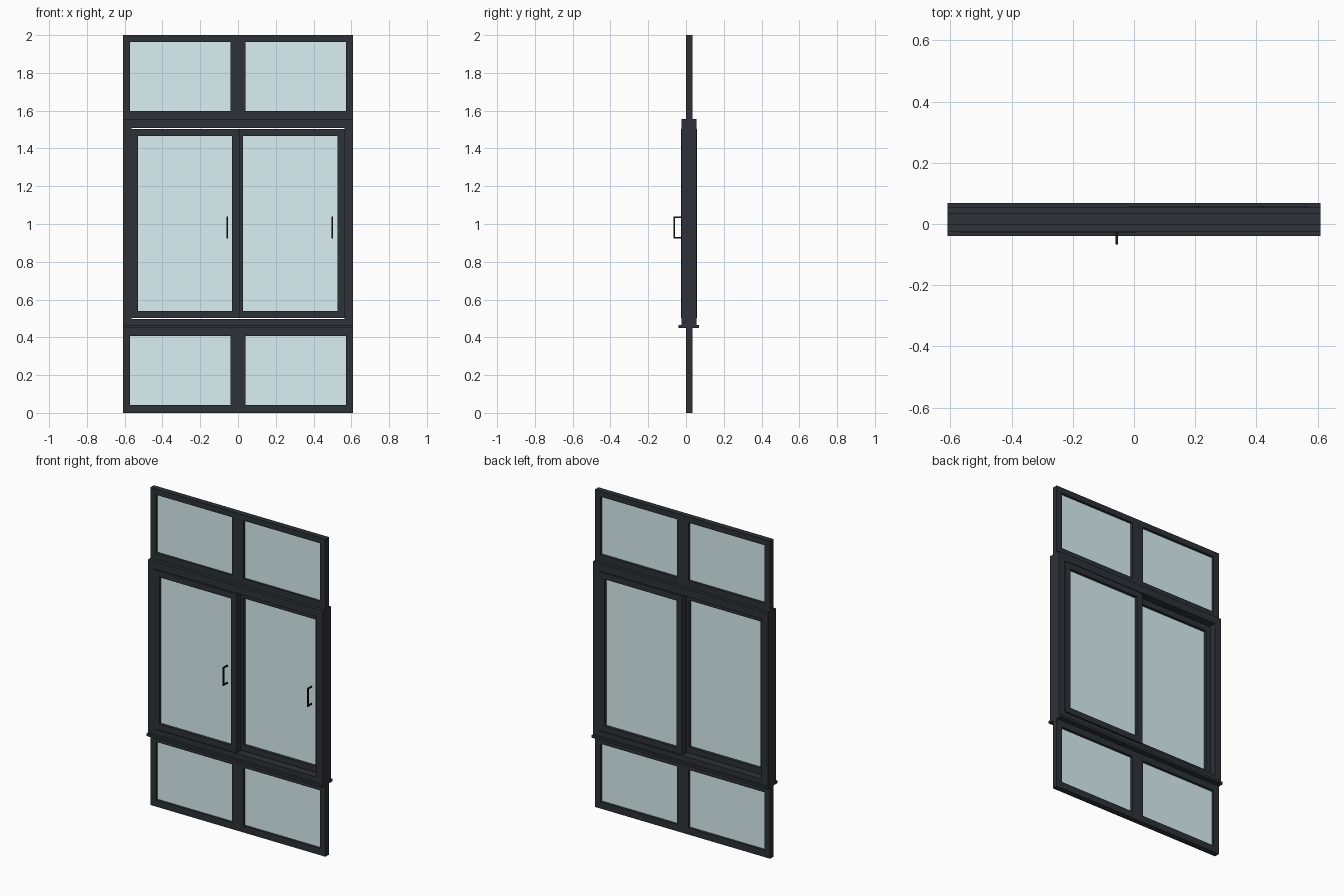
import bpy, bmesh
from mathutils import Matrix, Vector

if "Cube" in bpy.data.objects:
    bpy.data.objects.remove(bpy.data.objects["Cube"])


def material(name, color):
    m = bpy.data.materials.new(name)
    m.diffuse_color = color
    m.use_nodes = True
    m.node_tree.nodes["Principled BSDF"].inputs["Base Color"].default_value = m.diffuse_color
    return m


METAL = material("dark_metal", (0.026, 0.032, 0.039, 1))
GLASS = material("tinted_glass", (0.70, 0.87, 0.89, 0.5))
BLACK = material("black_metal", (0.008, 0.009, 0.01, 1))


def boxes(name, parts, mat):
    """One object from boxes given as (x0, x1, y0, y1, z0, z1)."""
    bm = bmesh.new()
    for x0, x1, y0, y1, z0, z1 in parts:
        loc = Vector(((x0 + x1) / 2, (y0 + y1) / 2, (z0 + z1) / 2))
        size = Matrix.Diagonal((x1 - x0, y1 - y0, z1 - z0, 1))
        bmesh.ops.create_cube(bm, size=1, matrix=Matrix.Translation(loc) @ size)
    me = bpy.data.meshes.new(name)
    bm.to_mesh(me)
    bm.free()
    me.materials.append(mat)
    ob = bpy.data.objects.new(name, me)
    bpy.context.collection.objects.link(ob)
    return ob


def ring(x, y, z, side, bottom, top):
    """Rectangular frame: full-height stiles with rails between them."""
    (x0, x1), (y0, y1), (z0, z1) = x, y, z
    return [(x0, x0 + side, y0, y1, z0, z1), (x1 - side, x1, y0, y1, z0, z1),
            (x0 + side, x1 - side, y0, y1, z0, z0 + bottom),
            (x0 + side, x1 - side, y0, y1, z1 - top, z1)]


W = 0.61

# Fixed upper and lower lights: frame, mullion and two panes each
for name, z0, z1, bottom, top in (("upper", 1.555, 2.0, 0.043, 0.036),
                                  ("lower", 0.0, 0.45, 0.042, 0.042)):
    y0, y1 = -0.001, 0.034
    boxes(name + "_fixed_frame", ring((-W, W), (y0, y1), (z0, z1), 0.039, bottom, top), METAL)
    boxes(name + "_mullion", [(-0.04, 0.04, y0, y1, z0, z1)], METAL)
    for side, s in (("left", -1), ("right", 1)):
        a, b = sorted((s * 0.038, s * 0.573))
        boxes(f"{name}_{side}_glass",
              [(a, b, 0.013, 0.018, z0 + bottom - 0.002, z1 - top + 0.002)], GLASS)

# Deeper sliding-window frame and sill
boxes("sliding_frame", ring((-W, W), (-0.024, 0.055), (0.465, 1.555), 0.047, 0.033, 0.048), METAL)
boxes("sill", [(-W, W, -0.039, 0.068, 0.449, 0.465)], METAL)

# Two sashes on separate tracks, each with glass and a pull handle
for side, x0, x1, y0, hx in (("left", -0.57, 0.01, -0.027, -0.057),
                             ("right", -0.014, 0.568, 0.017, 0.50)):
    y1 = y0 + 0.041
    boxes(side + "_sash", ring((x0, x1), (y0, y1), (0.503, 1.502), 0.041, 0.037, 0.037), METAL)
    ym = (y0 + y1) / 2
    boxes(side + "_sash_glass",
          [(x0 + 0.039, x1 - 0.039, ym - 0.0025, ym + 0.0025, 0.538, 1.467)], GLASS)
    h = 0.004
    boxes(side + "_handle",
          [(hx - h, hx + h, y0 - 0.04, y0 - 0.032, 0.923, 1.039),
           (hx - h, hx + h, y0 - 0.032, y0 + 0.001, 0.923, 0.931),
           (hx - h, hx + h, y0 - 0.032, y0 + 0.001, 1.031, 1.039)], BLACK)
